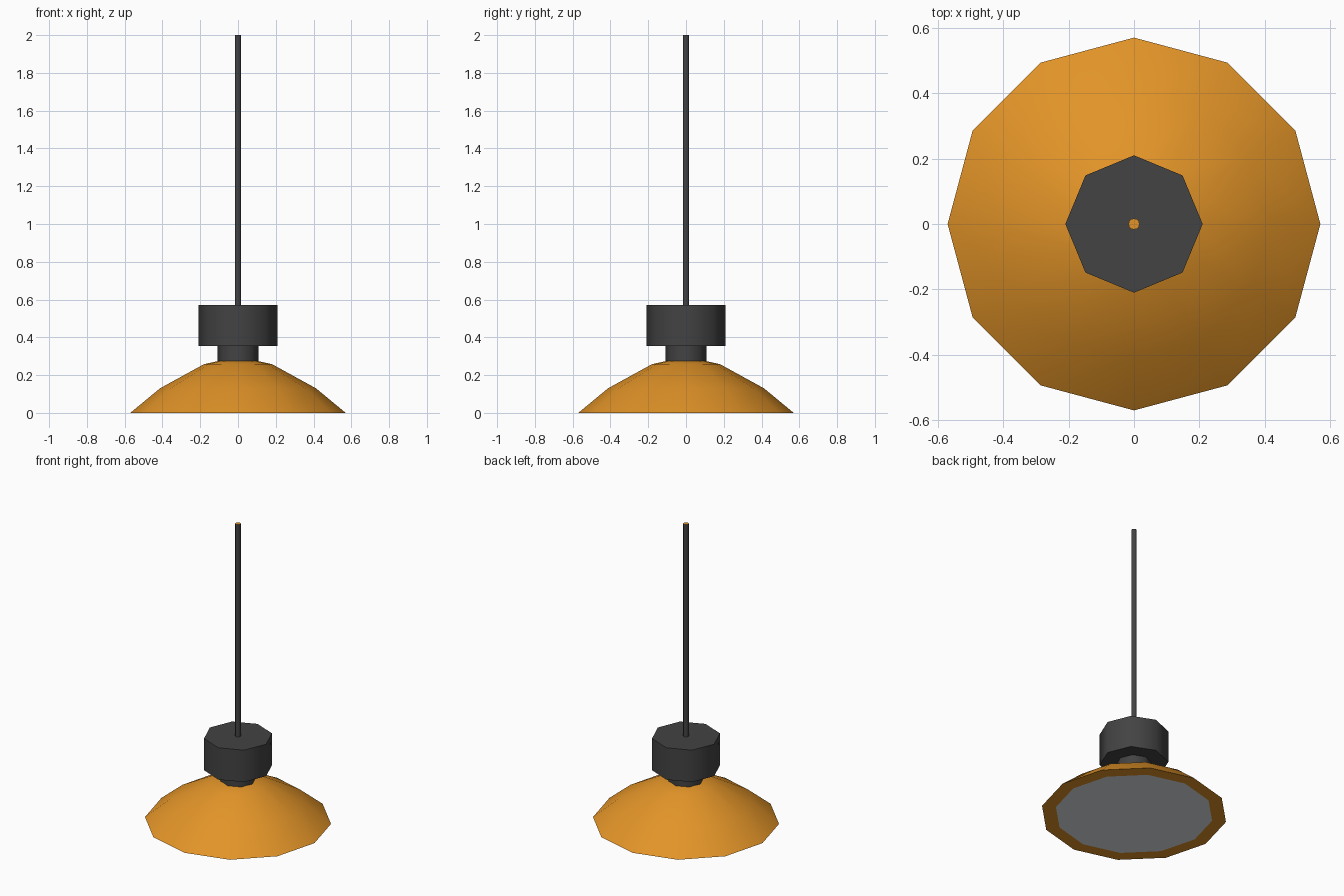
import bpy, bmesh, math

if "Cube" in bpy.data.objects:
    bpy.data.objects.remove(bpy.data.objects["Cube"])


def material(name, rgb):
    m = bpy.data.materials.new(name)
    m.diffuse_color = (*rgb, 1)
    m.use_nodes = True
    m.node_tree.nodes["Principled BSDF"].inputs["Base Color"].default_value = m.diffuse_color
    return m


orange = material("orange", (0.76, 0.295, 0.021))
charcoal = material("charcoal", (0.056, 0.056, 0.056))
pale = material("pale grey", (0.74, 0.77, 0.81))


def lathe(name, profile, sides, mats, smooth=None):
    """Closed solid from (radius, z) rings listed bottom to top."""
    bm = bmesh.new()
    rings = [[bm.verts.new((r * math.cos(2 * math.pi * i / sides),
                            r * math.sin(2 * math.pi * i / sides), z))
              for i in range(sides)] for r, z in profile]
    for low, high in zip(rings, rings[1:]):
        for i in range(sides):
            j = (i + 1) % sides
            bm.faces.new((low[i], low[j], high[j], high[i]))
    bm.faces.new(rings[0][::-1])
    bm.faces.new(rings[-1])
    mesh = bpy.data.meshes.new(name)
    bm.to_mesh(mesh)
    bm.free()
    for m in mats:
        mesh.materials.append(m)
    ob = bpy.data.objects.new(name, mesh)
    bpy.context.collection.objects.link(ob)
    if smooth:
        bpy.ops.object.select_all(action='DESELECT')
        ob.select_set(True)
        bpy.context.view_layer.objects.active = ob
        bpy.ops.object.shade_smooth_by_angle(angle=math.radians(smooth))
    return ob


# Twelve-sided lamp shade; the inset part of its underside is the pale diffuser
shade = lathe("shade", [(0.484, 0), (0.57, 0), (0.413, 0.13), (0.18, 0.258),
                        (0.08, 0.28)], 12, [orange, pale], 50)
for face in shade.data.polygons:
    if len(face.vertices) == 12 and face.normal.z < -0.9:
        face.material_index = 1

# Eight-sided neck and socket
lathe("neck", [(0.108, 0.26), (0.108, 0.356)], 8, [charcoal], 50)
lathe("socket", [(0.21, 0.355), (0.21, 0.57)], 8, [charcoal], 50)

# Hanging rod with an orange end
rod = lathe("rod", [(0.017, 0.56), (0.017, 2.0)], 12, [charcoal, orange], 50)
for face in rod.data.polygons:
    if face.normal.z > 0.9:
        face.material_index = 1
